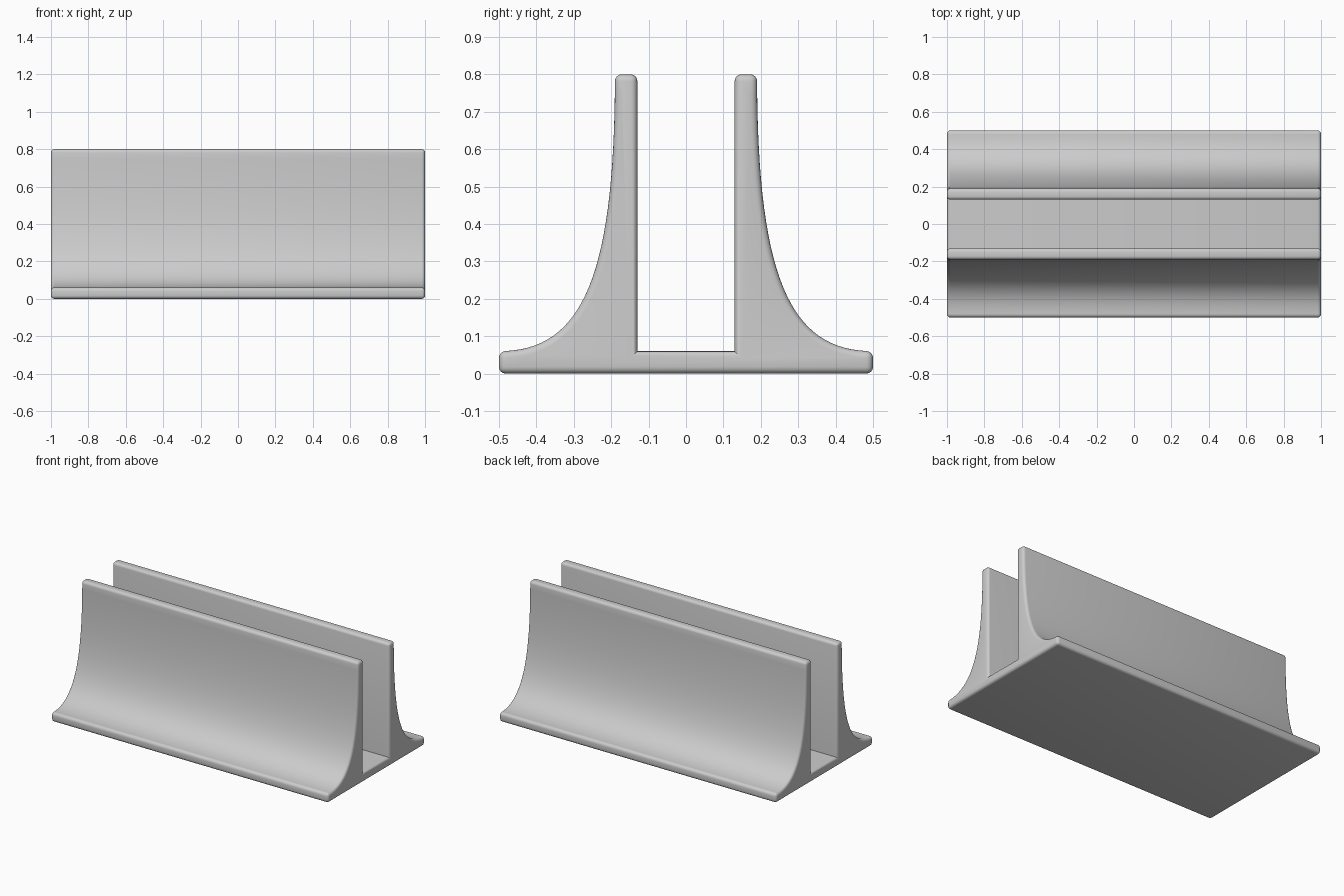
import bpy, bmesh
from mathutils import Vector
from mathutils.geometry import interpolate_bezier

cube = bpy.data.objects.get("Cube")
if cube:
    bpy.data.objects.remove(cube, do_unlink=True)

LENGTH, HALF_DEPTH, HEIGHT = 2.0, 0.5, 0.8
BASE, SLOT, WALL, RADIUS = 0.06, 0.13, 0.19, 0.018

grey = bpy.data.materials.new("grey_plastic")
grey.use_nodes = True
colour = (0.6, 0.6, 0.6, 1)
grey.diffuse_color = colour
grey.node_tree.nodes["Principled BSDF"].inputs["Base Color"].default_value = colour

# Half profile: base edge, flared outer curve, upright wall, slot corner
start, end = Vector((HALF_DEPTH, BASE)), Vector((WALL, HEIGHT))
bend = Vector((WALL, BASE))
curve = interpolate_bezier(start, start.lerp(bend, 0.7), end.lerp(bend, 0.75), end, 32)
half = [(HALF_DEPTH, 0)] + [(p.x, p.y) for p in curve]
half += [(SLOT, HEIGHT), (SLOT, BASE)]
profile = half + [(-y, z) for y, z in reversed(half)]

# Extrude the profile along the length
bm = bmesh.new()
face = bm.faces.new([bm.verts.new((-LENGTH / 2, y, z)) for y, z in profile])
ext = bmesh.ops.extrude_face_region(bm, geom=[face])
moved = [g for g in ext["geom"] if isinstance(g, bmesh.types.BMVert)]
bmesh.ops.translate(bm, verts=moved, vec=(LENGTH, 0, 0))
bmesh.ops.recalc_face_normals(bm, faces=bm.faces)

# Round every sharp outward edge, leaving the slot corners crisp
sharp = [e for e in bm.edges if e.is_convex and e.calc_face_angle() > 0.5]
bmesh.ops.bevel(bm, geom=sharp, offset=RADIUS, offset_type="OFFSET", segments=4,
                profile=0.5, affect="EDGES", clamp_overlap=False)

mesh = bpy.data.meshes.new("slotted_stand")
bm.to_mesh(mesh)
bm.free()
mesh.materials.append(grey)
stand = bpy.data.objects.new("slotted_stand", mesh)
bpy.context.collection.objects.link(stand)
bpy.context.view_layer.objects.active = stand
stand.select_set(True)
bpy.ops.object.shade_smooth_by_angle(angle=0.6)
